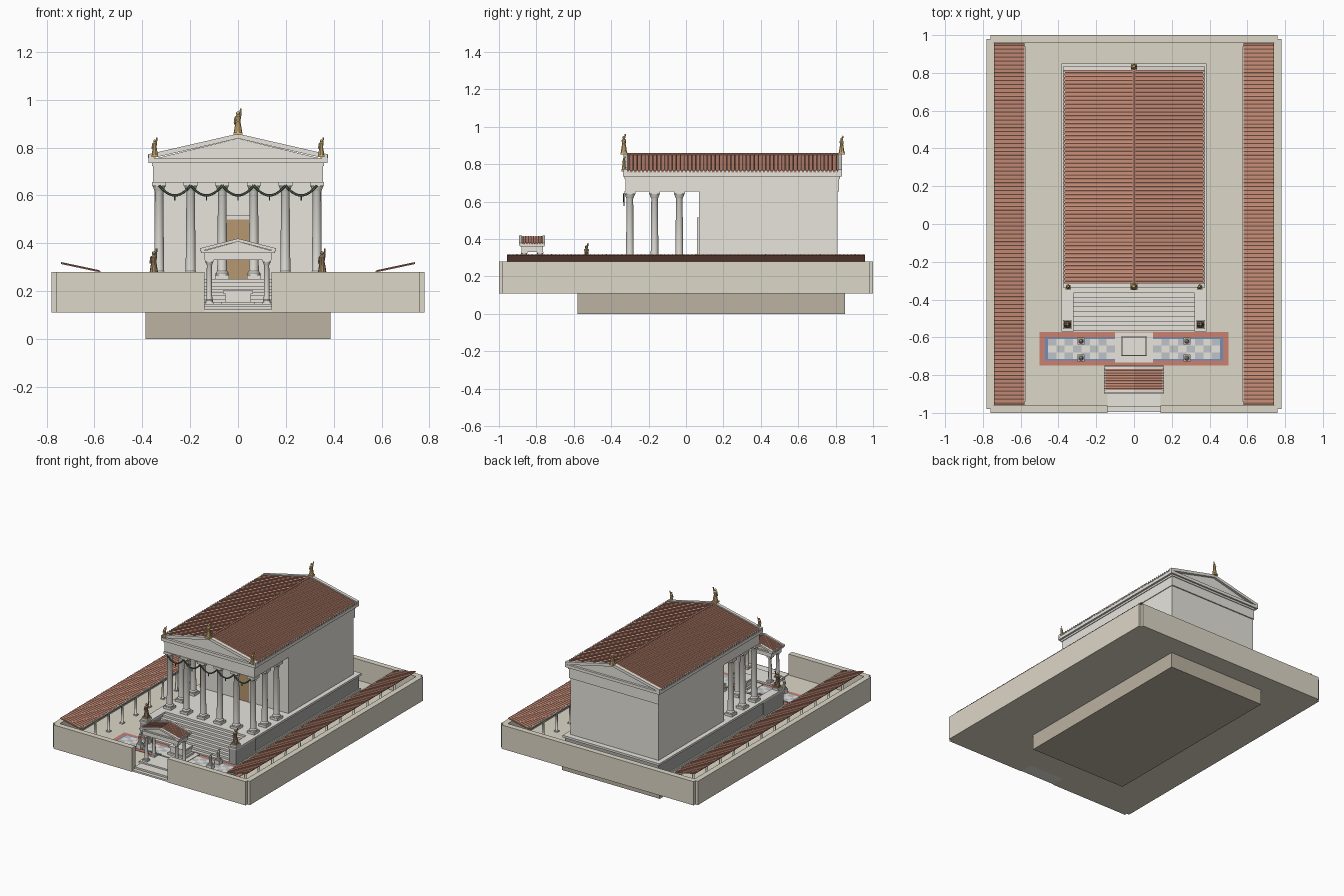
import bpy, bmesh, math
from mathutils import Vector, Matrix

if "Cube" in bpy.data.objects:
    bpy.data.objects.remove(bpy.data.objects["Cube"])

def mat(name, r, g, b):
    m = bpy.data.materials.new(name)
    m.diffuse_color = (r, g, b, 1)
    m.use_nodes = True
    m.node_tree.nodes["Principled BSDF"].inputs["Base Color"].default_value = m.diffuse_color
    return m

MARBLE = mat("marble", .80, .78, .72)
WALL = mat("wall_stone", .72, .68, .57)
EARTH = mat("foundation_stone", .50, .45, .36)
DARK = mat("podium_stone", .40, .41, .39)
TILE = mat("roof_tile", .58, .27, .19)
GOLD = mat("gilding", .74, .52, .22)
BRONZE = mat("bronze", .36, .24, .13)
WOOD = mat("wood", .46, .31, .16)
GREEN = mat("garland_green", .10, .15, .09)
RED = mat("mosaic_red", .60, .22, .16)
BLUE = mat("mosaic_blue", .16, .28, .50)
GREY = mat("mosaic_grey", .52, .54, .57)

def box(bm, x0, x1, y0, y1, z0, z1):
    m = Matrix.Translation(((x0 + x1) / 2, (y0 + y1) / 2, (z0 + z1) / 2))
    bmesh.ops.create_cube(bm, size=1, matrix=m @ Matrix.Diagonal((abs(x1 - x0), abs(y1 - y0), z1 - z0, 1)))

def block(bm, x, y, w, z0, z1):
    box(bm, x - w / 2, x + w / 2, y - w / 2, y + w / 2, z0, z1)

def lathe(bm, prof, x, y, seg=12):
    rings = [[bm.verts.new((x + r * math.cos(2 * math.pi * i / seg), y + r * math.sin(2 * math.pi * i / seg), z))
              for i in range(seg)] for r, z in prof]
    for a, b in zip(rings, rings[1:]):
        for i in range(seg):
            j = (i + 1) % seg
            bm.faces.new((a[i], a[j], b[j], b[i]))
    bm.faces.new(rings[0][::-1])
    bm.faces.new(rings[-1])

def prism(bm, pts, y0, y1):
    a = [bm.verts.new((x, y0, z)) for x, z in pts]
    b = [bm.verts.new((x, y1, z)) for x, z in pts]
    bm.faces.new(a)
    bm.faces.new(b[::-1])
    for i in range(len(a)):
        j = (i + 1) % len(a)
        bm.faces.new((a[j], a[i], b[i], b[j]))

def rod(bm, p, q, r, seg=6):
    p, q = Vector(p), Vector(q)
    d = q - p
    m = Matrix.Translation((p + q) / 2) @ d.to_track_quat('Z', 'Y').to_matrix().to_4x4()
    bmesh.ops.create_cone(bm, cap_ends=True, segments=seg, radius1=r, radius2=r, depth=d.length, matrix=m)

def finish(name, bm, material, smooth=False):
    bmesh.ops.recalc_face_normals(bm, faces=bm.faces[:])
    me = bpy.data.meshes.new(name)
    bm.to_mesh(me)
    bm.free()
    ob = bpy.data.objects.new(name, me)
    bpy.context.collection.objects.link(ob)
    me.materials.append(material)
    if smooth:
        bpy.ops.object.select_all(action='DESELECT')
        ob.select_set(True)
        bpy.context.view_layer.objects.active = ob
        bpy.ops.object.shade_smooth_by_angle(angle=math.radians(35))
    return ob

def boxes(name, material, *dims):
    bm = bmesh.new()
    for d in dims:
        box(bm, *d)
    return finish(name, bm, material)

def columns(name, spots, z0, z1, r, seg=14):
    bm = bmesh.new()
    h = r * .8
    for x, y in spots:
        block(bm, x, y, r * 2.8, z0, z0 + h)
        block(bm, x, y, r * 2.8, z1 - h, z1)
        lathe(bm, [(r * 1.3, z0 + h), (r * 1.3, z0 + h * 1.5), (r, z0 + h * 2), (r * .84, z1 - h * 2.4),
                   (r * .95, z1 - h * 2.2), (r * 1.3, z1 - h)], x, y, seg)
    finish(name, bm, MARBLE, True)

def tiled_slope(name, eave, ridge, y0, y1, n, r, thick=.008):
    bm = bmesh.new()
    (ex, ez), (rx, rz) = eave, ridge
    prism(bm, [(ex, ez), (rx, rz), (rx, rz - thick), (ex, ez - thick)], y0, y1)
    for i in range(n):
        y = y0 + (i + .5) * (y1 - y0) / n
        rod(bm, (ex, y, ez), (rx, y, rz), r)
    finish(name, bm, TILE)

def gable(name, w, z0, apex, t, y0, y1, depth):
    # tympanum core plus a raking cornice at each end
    bm = bmesh.new()
    prism(bm, [(-w * .95, z0), (w * .95, z0), (0, apex - t)], y0 + depth * .7, y1 - depth * .7)
    rake = [(-w, z0), (-w, z0 + t), (0, apex), (w, z0 + t), (w, z0), (0, apex - t)]
    prism(bm, rake, y0, y0 + depth)
    prism(bm, rake, y1 - depth, y1)
    finish(name, bm, MARBLE)

def antefixes(name, x, z, y0, y1, n, s):
    bm = bmesh.new()
    for sx in (-1, 1):
        for i in range(n):
            block(bm, sx * x, y0 + (i + .5) * (y1 - y0) / n, s, z, z + s * 1.6)
    finish(name, bm, MARBLE)

def figure(name, x, y, z, h, material):
    # robed figure on a plinth with one raised arm
    bm = bmesh.new()
    block(bm, x, y, h * .34, z, z + h * .1)
    lathe(bm, [(h * a, z + h * b) for a, b in
               ((.16, .1), (.13, .3), (.09, .52), (.12, .7), (.05, .76), (.04, .78))], x, y, 10)
    bmesh.ops.create_uvsphere(bm, u_segments=8, v_segments=6, radius=h * .075,
                              matrix=Matrix.Translation((x, y, z + h * .83)))
    rod(bm, (x + h * .09, y, z + h * .68), (x + h * .1, y + h * .08, z + h), h * .035)
    rod(bm, (x - h * .1, y, z + h * .68), (x - h * .13, y - h * .06, z + h * .45), h * .035)
    finish(name, bm, material, True)

# Foundation, court floor and precinct wall
boxes("foundation", EARTH, (-.387, .387, -.58, .85, 0, .112))
boxes("court_floor", WALL, (-.76, .76, -.97, .98, .11, .13))
boxes("precinct_wall", WALL, (-.78, -.74, -.98, .98, .11, .28), (.74, .78, -.98, .98, .11, .28),
      (-.76, .76, .96, 1, .11, .28), (-.76, -.14, -1, -.96, .11, .28), (.14, .76, -1, -.96, .11, .28))
boxes("gate_steps", MARBLE, (-.14, .14, -.995, -.97, .11, .122), (-.14, .14, -.97, -.9, .11, .135),
      (-.155, .155, -.9, -.75, .12, .145))

# Side porticoes
for s, side in ((-1, "left"), (1, "right")):
    tiled_slope(side + "_portico_roof", (s * .58, .284), (s * .74, .318), -.957, .957, 92, .0035, .005)
    boxes(side + "_portico_beam", MARBLE, (s * .585, s * .605, -.95, .95, .262, .279),
          (s * .574, s * .582, -.94, .94, .275, .284))
    columns(side + "_portico_columns", [(s * .595, -.92 + i * 1.84 / 12) for i in range(13)], .13, .263, .0085, 10)

# Podium, front stair and cheek walls
boxes("podium", DARK, (-.372, .372, -.34, .84, .12, .236))
boxes("podium_mouldings", MARBLE, (-.383, .383, -.345, .85, .235, .25), (-.38, .38, -.34, .847, .125, .142))
boxes("front_stair", MARBLE, *[(-.325, .325, -.565 + i * .025, -.33, .125 + i * .0139, .1389 + i * .0139)
                               for i in range(9)])
for s, side in ((-1, "left"), (1, "right")):
    boxes(side + "_stair_cheek", DARK, (s * .325, s * .378, -.565, -.34, .125, .238))
    boxes(side + "_cheek_cap", MARBLE, (s * .321, s * .383, -.57, -.34, .238, .25),
          (s * .33, s * .376, -.557, -.507, .25, .265))
    figure(side + "_stair_statue", s * .352, -.532, .265, .112, BRONZE)

# Temple body
boxes("cella", MARBLE, (-.35, .35, .07, .81, .25, .657))
boxes("door", WOOD, (-.045, .045, .064, .072, .25, .5))
boxes("door_frame", MARBLE, (-.057, -.045, .06, .072, .25, .512), (.045, .057, .06, .072, .25, .512),
      (-.057, .057, .06, .072, .5, .515))
xs = [-.33 + i * .132 for i in range(6)]
columns("temple_columns", [(x, -.3) for x in xs] + [(s * .33, y) for s in (-1, 1) for y in (-.168, -.036)],
        .25, .657, .021, 16)
boxes("entablature", MARBLE, (-.355, .355, -.323, .818, .655, .735), (-.36, .36, -.328, .823, .722, .735),
      (-.374, .374, -.337, .835, .735, .756))

# Temple roof
gable("pediments", .375, .752, .858, .02, -.335, .835, .022)
for s, side in ((-1, "left"), (1, "right")):
    tiled_slope(side + "_temple_roof", (s * .37, .765), (0, .85), -.313, .813, 54, .0055)
antefixes("temple_antefixes", .371, .756, -.313, .813, 54, .009)
bm = bmesh.new()
rod(bm, (0, -.313, .852), (0, .813, .852), .008)
finish("ridge_tile", bm, TILE)
figure("front_apex_statue", 0, -.332, .852, .11, GOLD)
figure("back_apex_statue", 0, .832, .852, .1, GOLD)
for s, side in ((-1, "left"), (1, "right")):
    figure(side + "_corner_statue", s * .348, -.332, .76, .082, GOLD)

# Garlands hung between the front columns
bm = bmesh.new()
for x0 in xs[:-1]:
    pts = [(x0 + .132 * t / 10, -.332, .642 - .042 * (1 - (t / 5 - 1) ** 2)) for t in range(11)]
    for p, q in zip(pts, pts[1:]):
        rod(bm, p, q, .005)
    rod(bm, (x0 + .066, -.332, .6), (x0 + .066, -.332, .578), .003)
finish("garlands", bm, GREEN)

# Gate porch
columns("porch_columns", [(x, y) for x in (-.12, .12) for y in (-.865, -.78)], .145, .332, .0125, 12)
boxes("porch_entablature", MARBLE, (-.14, .14, -.88, -.765, .33, .36), (-.155, .155, -.888, -.757, .36, .37))
gable("porch_pediments", .158, .366, .42, .013, -.892, -.753, .014)
for s, side in ((-1, "left"), (1, "right")):
    tiled_slope(side + "_porch_roof", (s * .152, .376), (0, .413), -.878, -.767, 8, .004, .006)
antefixes("porch_antefixes", .155, .37, -.878, -.767, 8, .007)

# Mosaic pavement
boxes("mosaic_border", RED, (-.5, .5, -.75, -.572, .125, .133))
boxes("mosaic_band", BLUE, (-.47, .47, -.723, -.6, .13, .135))
cells = [[], []]
for s in (-1, 1):
    for i in range(8):
        for j in range(3):
            x, y = .1 + i * .0445, -.714 + j * .035
            cells[(i + j) % 2].append((s * x, s * (x + .0445), y, y + .035, .131, .137))
boxes("mosaic_light_tiles", MARBLE, *cells[0])
boxes("mosaic_dark_tiles", GREY, *cells[1])

# Altar and court statuettes
boxes("altar", MARBLE, (-.1, .1, -.732, -.575, .128, .14), (-.068, .068, -.7, -.595, .14, .155),
      (-.055, .055, -.69, -.605, .155, .19), (-.063, .063, -.696, -.599, .19, .202))
for x in (-.28, .28):
    for y in (-.71, -.62):
        boxes("statuette_pedestal", MARBLE, (x - .018, x + .018, y - .018, y + .018, .13, .165))
        figure("court_statuette", x, y, .165, .08, MARBLE)
